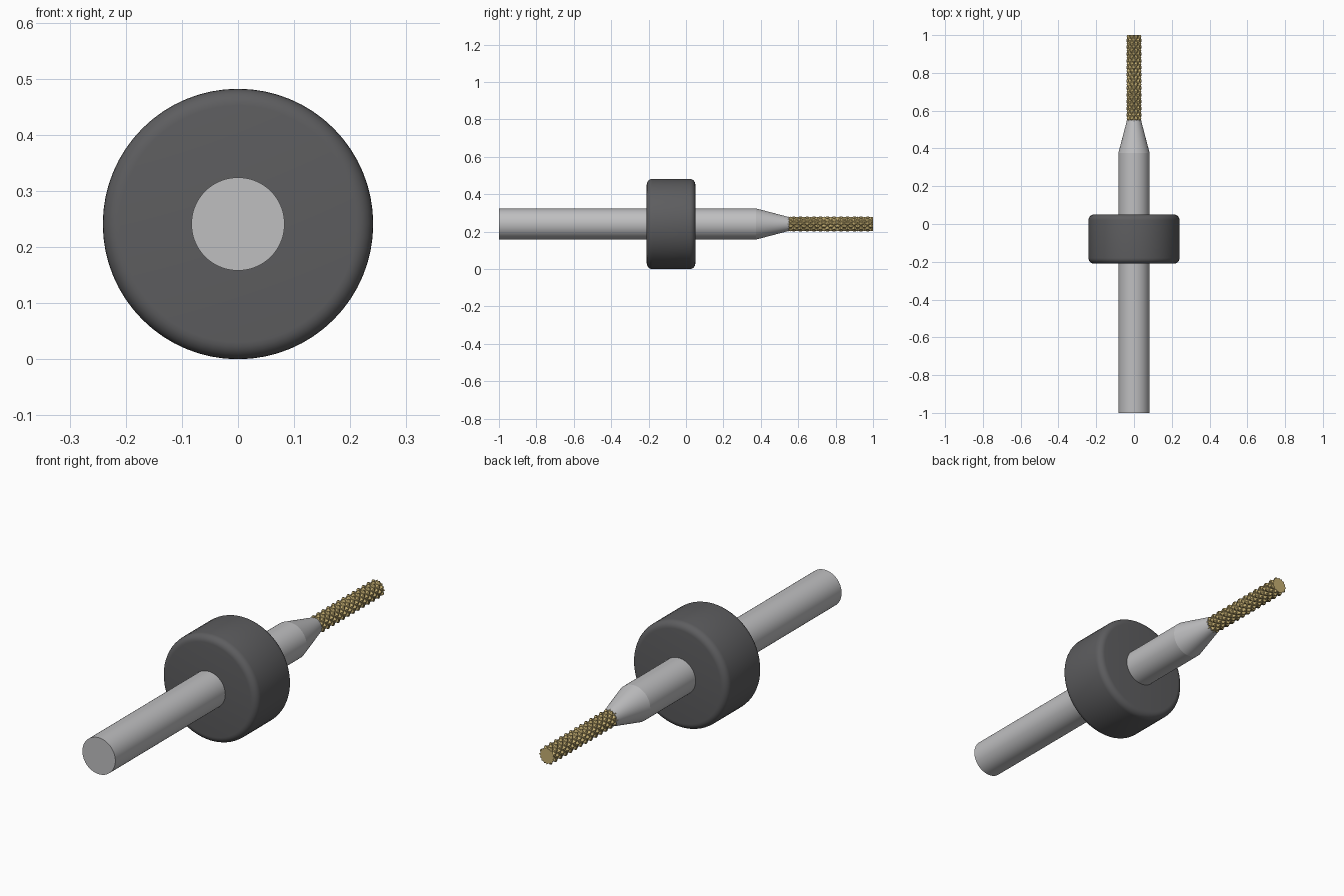
import bpy, bmesh, math

cube = bpy.data.objects.get("Cube")
if cube:
    bpy.data.objects.remove(cube)

AXIS_Z = 0.241


def material(name, color):
    mat = bpy.data.materials.new(name)
    mat.use_nodes = True
    mat.diffuse_color = (*color, 1)
    bsdf = next(n for n in mat.node_tree.nodes if n.type == "BSDF_PRINCIPLED")
    bsdf.inputs["Base Color"].default_value = (*color, 1)
    return mat


steel = material("light steel", (0.52, 0.52, 0.53))
rubber = material("dark grey", (0.11, 0.11, 0.115))
gold = material("gold coating", (0.56, 0.43, 0.17))


def lathe(name, ys, radius, sides, mat, smooth_angle=None):
    """Closed solid around the y axis; radius(i, angle) gives each ring."""
    bm = bmesh.new()
    rings = []
    for i, y in enumerate(ys):
        ring = []
        for s in range(sides):
            a = math.tau * s / sides
            r = radius(i, a)
            ring.append(bm.verts.new((r * math.cos(a), y, AXIS_Z + r * math.sin(a))))
        rings.append(ring)
    for low, high in zip(rings, rings[1:]):
        for s in range(sides):
            t = (s + 1) % sides
            bm.faces.new((low[s], low[t], high[t], high[s]))
    bm.faces.new(rings[0])
    bm.faces.new(rings[-1])
    bmesh.ops.recalc_face_normals(bm, faces=bm.faces)
    mesh = bpy.data.meshes.new(name)
    bm.to_mesh(mesh)
    bm.free()
    mesh.materials.append(mat)
    obj = bpy.data.objects.new(name, mesh)
    bpy.context.collection.objects.link(obj)
    if smooth_angle:
        bpy.ops.object.select_all(action="DESELECT")
        obj.select_set(True)
        bpy.context.view_layer.objects.active = obj
        bpy.ops.object.shade_smooth_by_angle(angle=math.radians(smooth_angle))
    return obj


def turned(name, profile, mat, smooth_angle, sides=64):
    return lathe(name, [p[0] for p in profile], lambda i, a: profile[i][1],
                 sides, mat, smooth_angle)


# Straight shank and tapered neck
turned("shank", [(-1, 0.083), (0.375, 0.083)], steel, 12)
turned("neck", [(0.375, 0.083), (0.55, 0.037)], steel, 12)

# Depth collar with rounded rims
FRONT, BACK, RADIUS, ROUND = -0.21, 0.05, 0.241, 0.03
arc = [math.pi / 2 * k / 6 for k in range(7)]
rim = [(ROUND * (1 - math.cos(a)), RADIUS - ROUND * (1 - math.sin(a))) for a in arc]
collar = [(FRONT + d, r) for d, r in rim] + [(BACK - d, r) for d, r in reversed(rim)]
turned("depth_collar", collar, rubber, 40)

# Cutting end: two crossing families of helical grooves leave diamond teeth
TEETH, PITCH, CORE, TIP = 8, 0.036, 0.032, 0.041
cut_ys = [0.545 + 0.455 * k / 150 for k in range(151)]


def ridge(turns):
    return abs(2 * (turns % 1) - 1)


def cutter_radius(i, angle):
    around, along = TEETH * angle / math.tau, cut_ys[i] / PITCH
    return CORE + (TIP - CORE) * min(1, 1.3 * min(ridge(around + along), ridge(around - along)))


lathe("cutting_burr", cut_ys, cutter_radius, 96, gold)
